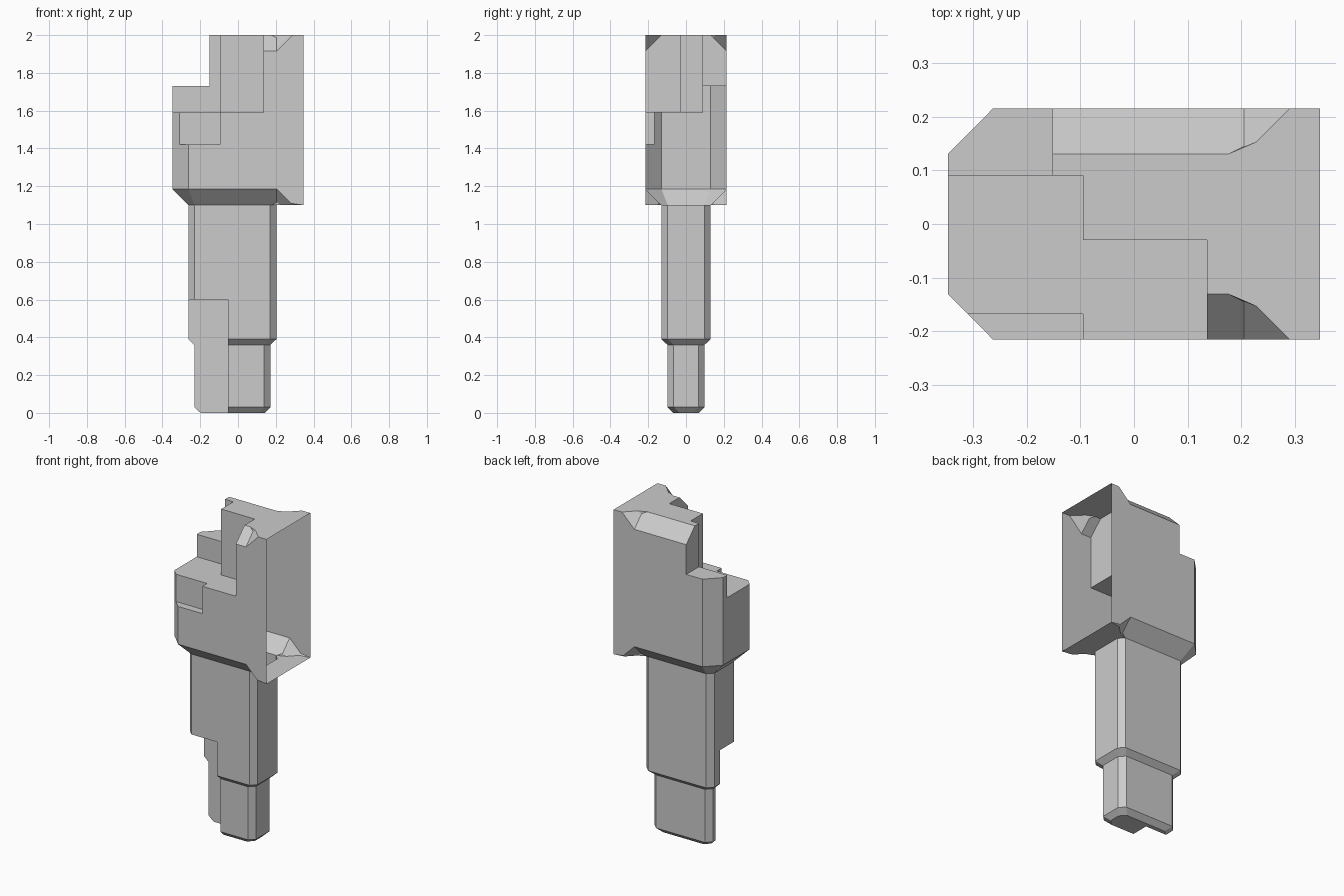
import bpy, bmesh

if "Cube" in bpy.data.objects:
    bpy.data.objects.remove(bpy.data.objects["Cube"])

XR, YH = 0.347, 0.215          # half length and half width of the head


def finish(name, bm):
    bmesh.ops.recalc_face_normals(bm, faces=bm.faces)
    me = bpy.data.meshes.new(name)
    bm.to_mesh(me)
    bm.free()
    ob = bpy.data.objects.new(name, me)
    bpy.context.collection.objects.link(ob)
    return ob


def hull(name, pts):
    bm = bmesh.new()
    for p in pts:
        bm.verts.new(p)
    res = bmesh.ops.convex_hull(bm, input=bm.verts)
    junk = {v for v in res["geom_interior"] + res["geom_unused"]
            if isinstance(v, bmesh.types.BMVert)}
    bmesh.ops.delete(bm, geom=list(junk), context='VERTS')
    bmesh.ops.dissolve_limit(bm, angle_limit=0.002, verts=bm.verts, edges=bm.edges)
    return finish(name, bm)


def box(name, x0, x1, y0, y1, z0, z1):
    return hull(name, [(x, y, z) for x in (x0, x1) for y in (y0, y1) for z in (z0, z1)])


def boolean(ob, other, op):
    m = ob.modifiers.new("bool", 'BOOLEAN')
    m.operation, m.object, m.solver = op, other, 'EXACT'
    bpy.context.view_layer.update()
    dg = bpy.context.evaluated_depsgraph_get()
    me = bpy.data.meshes.new_from_object(ob.evaluated_get(dg))
    ob.modifiers.clear()
    ob.data = me
    bpy.data.objects.remove(other)


def octagon(inset, z, c=0.033):
    x0, x1, y = -0.263 + inset, 0.203 - inset, 0.13 - inset
    return [(x0 + c, -y, z), (x1 - c, -y, z), (x1, -y + c, z), (x1, y - c, z),
            (x1 - c, y, z), (x0 + c, y, z), (x0, y - c, z), (x0, -y + c, z)]


# Head block: left corners and lower left edge chamfered
pts = []
for s in (-1, 1):
    for z in (1.185, 2.0):
        pts += [(-XR, s * 0.13, z), (-0.263, s * YH, z), (XR, s * YH, z)]
    pts += [(-0.263, s * 0.097, 1.1), (-0.23, s * 0.13, 1.1), (XR, s * YH, 1.1)]
head = hull("block_body", pts)

# Edge chamfers with angled run-outs, same cutter mirrored to four edges
outline = [(-0.4, 0.13), (0.175, 0.13), (0.228, 0.153), (0.29, YH), (-0.4, YH)]
for sy in (-1, 1):
    for top in (True, False):
        p = [(x, y, z) for x, y in outline for z in (2.0, 2.1)]
        p += [(x, y, 1.915) for x in (-0.4, 0.205) for y in (YH, 0.3)]
        p += [(0.29, 0.3, 2.0), (0.29, 0.3, 2.1), (-0.4, 0.3, 2.1), (0.205, 0.145, 1.985)]
        p = [(x, sy * y, z if top else 3.1 - z) for x, y, z in p]
        boolean(head, hull("cut", p), 'DIFFERENCE')

# Stepped recesses in the upper left of the head
for dims in [(-0.5, -0.152, -0.5, 0.5, 1.73, 2.2),
             (-0.5, -0.095, -0.5, 0.09, 1.59, 2.2),
             (-0.5, 0.136, -0.5, -0.03, 1.59, 2.2),
             (-0.5, -0.095, -0.5, -0.168, 1.42, 1.65)]:
    boolean(head, box("cut", *dims), 'DIFFERENCE')

# Shaft and narrower tip, lofted from chamfered rectangles
bm = bmesh.new()
rings = [[bm.verts.new(p) for p in octagon(i, z)]
         for i, z in ((0.062, 0), (0.032, 0.03), (0.032, 0.36), (0, 0.39), (0, 1.1))]
bm.faces.new(rings[0])
bm.faces.new(rings[-1])
for a, b in zip(rings, rings[1:]):
    for k in range(8):
        j = (k + 1) % 8
        bm.faces.new((a[k], a[j], b[j], b[k]))
shaft = finish("shaft", bm)
boolean(shaft, box("cut", -0.5, -0.053, -0.5, 0.042, -0.1, 0.6), 'DIFFERENCE')
boolean(head, shaft, 'UNION')

# Open right end of the shell
bm = bmesh.new()
bm.from_mesh(head.data)
bmesh.ops.dissolve_limit(bm, angle_limit=0.002, verts=bm.verts, edges=bm.edges)
end = [f for f in bm.faces if all(v.co.x > XR - 0.001 for v in f.verts)]
bmesh.ops.delete(bm, geom=end, context='FACES')
bm.to_mesh(head.data)
bm.free()
